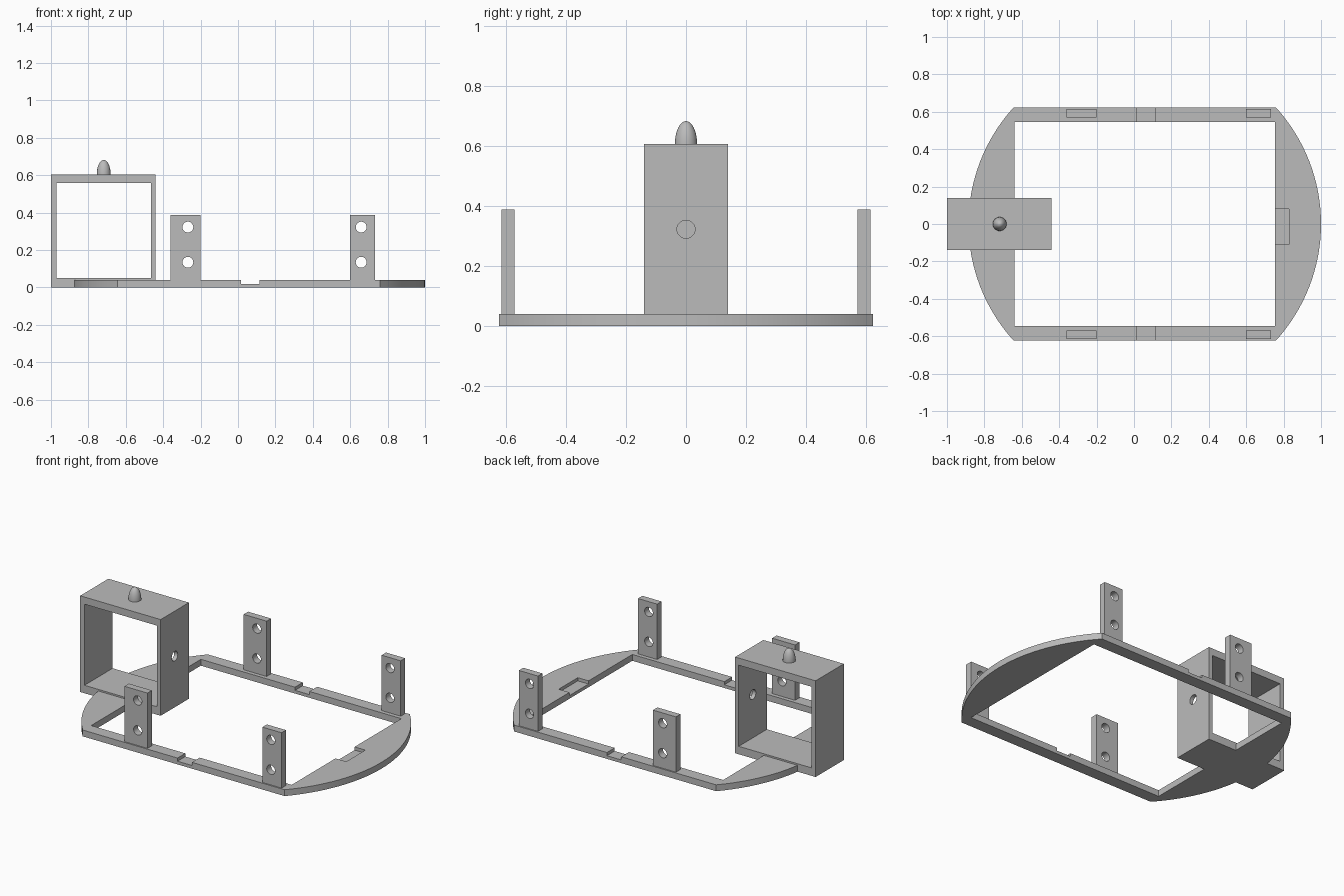
import bpy, bmesh
from math import asin, sin, cos, radians
from mathutils import Matrix, Vector

cube = bpy.data.objects.get("Cube")
if cube:
    bpy.data.objects.remove(cube, do_unlink=True)

grey = bpy.data.materials.new("plain grey")
grey.use_nodes = True
grey.diffuse_color = (0.5, 0.5, 0.5, 1)
grey.node_tree.nodes["Principled BSDF"].inputs["Base Color"].default_value = (0.5, 0.5, 0.5, 1)


def make(name, bm):
    bmesh.ops.recalc_face_normals(bm, faces=bm.faces)
    mesh = bpy.data.meshes.new(name)
    bm.to_mesh(mesh)
    bm.free()
    mesh.materials.append(grey)
    obj = bpy.data.objects.new(name, mesh)
    bpy.context.scene.collection.objects.link(obj)
    return obj


def block(name, xs, ys, zs):
    """Box given by its range on each axis."""
    bm = bmesh.new()
    spans = (xs, ys, zs)
    size = [b - a for a, b in spans]
    mid = Vector([(a + b) / 2 for a, b in spans])
    bmesh.ops.create_cube(bm, size=1, matrix=Matrix.Translation(mid) @ Matrix.Diagonal((*size, 1)))
    return make(name, bm)


def rod(centre, axis, radius, depth):
    """Round hole cutter along the given axis."""
    bm = bmesh.new()
    turn = Vector((0, 0, 1)).rotation_difference(Vector(axis)).to_matrix().to_4x4()
    bmesh.ops.create_cone(bm, cap_ends=True, segments=32, radius1=radius, radius2=radius,
                          depth=depth, matrix=Matrix.Translation(centre) @ turn)
    return make("hole_cutter", bm)


def activate(obj):
    bpy.ops.object.select_all(action='DESELECT')
    bpy.context.view_layer.objects.active = obj
    obj.select_set(True)


def cut(obj, *cutters):
    activate(obj)
    for cutter in cutters:
        cutter.hide_render = True
        mod = obj.modifiers.new("cut", 'BOOLEAN')
        mod.operation = 'DIFFERENCE'
        mod.solver = 'EXACT'
        mod.object = cutter
        bpy.ops.object.modifier_apply(modifier=mod.name)
        bpy.data.objects.remove(cutter, do_unlink=True)


def smooth(obj):
    activate(obj)
    bpy.ops.object.shade_smooth_by_angle(angle=radians(30))


# Base plate: straight sides joined by two bowed ends
THICK, HALF, BULGE = 0.04, 0.622, 0.24
radius = (HALF ** 2 + BULGE ** 2) / (2 * BULGE)
sweep = asin(HALF / radius)
STEPS = 32
outline = []
for side, tip in ((1, 1.0), (-1, -0.885)):
    for i in range(STEPS + 1):
        a = sweep * (2 * i / STEPS - 1)
        outline.append((tip - side * radius * (1 - cos(a)), side * radius * sin(a), 0))
bm = bmesh.new()
face = bm.faces.new([bm.verts.new(p) for p in outline])
top = bmesh.ops.extrude_face_region(bm, geom=[face])["geom"]
bmesh.ops.translate(bm, verts=[v for v in top if isinstance(v, bmesh.types.BMVert)], vec=(0, 0, THICK))
base = make("base_frame", bm)

# Opening, seat for the housing, and shallow notches
cut(base,
    block("opening_cutter", (-0.64, 0.755), (-0.545, 0.545), (-1, 1)),
    block("housing_cutter", (-1.1, -0.44), (-0.14, 0.14), (-1, 1)),
    block("rail_notch_cutter", (0.015, 0.115), (-1, 1), (0.02, 1)),
    block("end_notch_cutter", (0.7, 0.83), (-0.11, 0.08), (0.02, 1)))
smooth(base)

# Housing: open box with one hole in its inner wall
housing = block("housing", (-1, -0.44), (-0.14, 0.14), (0, 0.605))
cut(housing,
    block("window_cutter", (-0.97, -0.465), (-1, 1), (0.05, 0.56)),
    rod((-0.45, 0, 0.322), (1, 0, 0), 0.03, 0.2))
smooth(housing)

# Rounded knob on the housing
bm = bmesh.new()
bmesh.ops.create_uvsphere(bm, u_segments=32, v_segments=24, radius=1)
bmesh.ops.bisect_plane(bm, geom=bm.verts[:] + bm.edges[:] + bm.faces[:],
                       plane_co=(0, 0, 0), plane_no=(0, 0, 1), clear_inner=True)
bm.transform(Matrix.Translation((-0.718, 0, 0.605)) @ Matrix.Diagonal((0.037, 0.037, 0.077, 1)))
smooth(make("knob", bm))

# Four upright posts, each with two holes
for end, x0, x1 in (("right", -0.36, -0.2), ("left", 0.6, 0.733)):
    for side, s in (("front", -1), ("back", 1)):
        ys = sorted((s * 0.57, s * 0.614))
        post = block(f"{side}_{end}_post", (x0, x1), ys, (THICK, 0.388))
        mid = (x0 + x1) / 2 + (0.012 if end == "right" else -0.008)
        cut(post, *[rod((mid, s * 0.59, z), (0, 1, 0), 0.029, 0.2) for z in (0.135, 0.323)])
        smooth(post)
